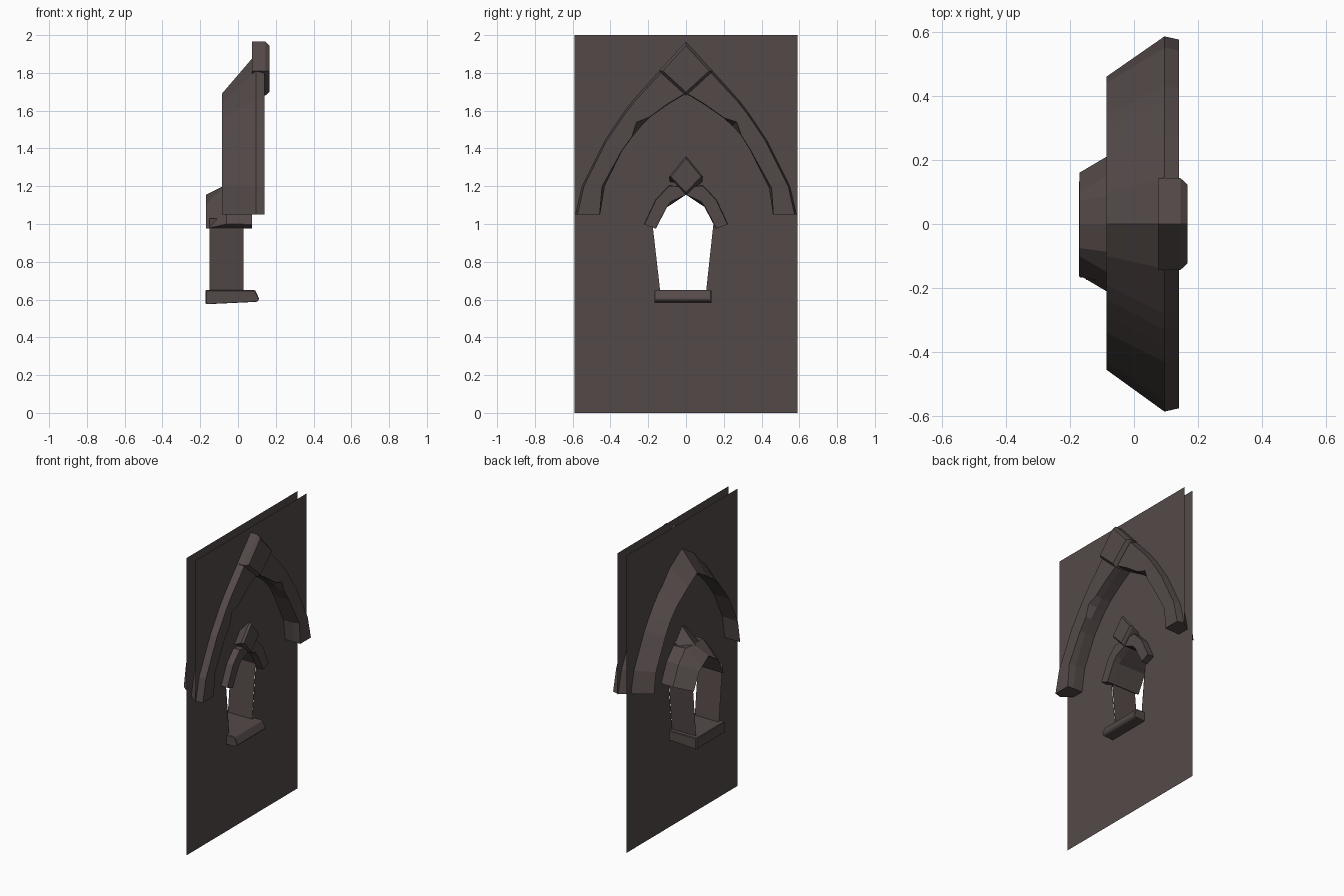
import bpy, bmesh

if "Cube" in bpy.data.objects:
    bpy.data.objects.remove(bpy.data.objects["Cube"])

stone = bpy.data.materials.new("dark brown stone")
stone.diffuse_color = (0.088, 0.068, 0.066, 1)
stone.use_nodes = True
stone.node_tree.nodes["Principled BSDF"].inputs["Base Color"].default_value = stone.diffuse_color


def make(name, verts, faces, solid=True):
    me = bpy.data.meshes.new(name)
    bm = bmesh.new()
    vs = [bm.verts.new(v) for v in verts]
    for f in faces:
        bm.faces.new([vs[i] for i in f])
    bmesh.ops.remove_doubles(bm, verts=bm.verts, dist=0.0005)
    if solid:
        bmesh.ops.recalc_face_normals(bm, faces=bm.faces)
    bmesh.ops.triangulate(bm, faces=[f for f in bm.faces if len(f.verts) > 4])
    bm.to_mesh(me)
    bm.free()
    me.materials.append(stone)
    ob = bpy.data.objects.new(name, me)
    bpy.context.collection.objects.link(ob)
    return ob


def sheet(name, x, polys):
    """Flat single-sided panels in a plane facing +x."""
    verts, faces = [], []
    for p in polys:
        faces.append(range(len(verts), len(verts) + len(p)))
        verts += [(x, y, z) for y, z in p]
    ob = make(name, verts, faces, False)
    for f in ob.data.polygons:
        if f.normal.x < 0:
            f.flip()
    return ob


def loft(name, sections):
    n = len(sections[0])
    verts = [v for s in sections for v in s]
    faces = [(i * n + j, i * n + (j + 1) % n, (i + 1) * n + (j + 1) % n, (i + 1) * n + j)
             for i in range(len(sections) - 1) for j in range(n)]
    faces += [range(n), range(len(verts) - n, len(verts))]
    return make(name, verts, faces)


def arch_stones(name, stations, xf, xo, xb):
    """Wedge section: flat front, outer edge at xo, thin reveal running back to xb."""
    secs = []
    for (oy, oz), (iy, iz), chip in stations:
        dy, dz = oy - iy, oz - iz
        secs.append([(xf, iy + dy * chip, iz + dz * chip),
                     (xf, iy + dy * .92, iz + dz * .92),
                     (xo, oy, oz), (xb, iy, iz),
                     (xf - 0.04, iy, iz)])
    return loft(name, secs)


def bevel(ob, width):
    m = ob.modifiers.new("worn edges", "BEVEL")
    m.width, m.segments = width, 1


# Large pointed arch, right and left limbs with chipped joints
outer = [(.585, 1.05), (.55, 1.2), (.43, 1.44), (.38, 1.515), (.33, 1.59), (.28, 1.655), (.14, 1.81), (0, 1.90)]
right_in = [(.46, 1.05), (.44, 1.19), (.34, 1.39), (.29, 1.47), (.245, 1.52), (.20, 1.56), (.1, 1.63), (0, 1.69)]
left_in = [(.455, 1.05), (.43, 1.2), (.34, 1.385), (.285, 1.46), (.235, 1.52), (.19, 1.565), (.1, 1.63), (0, 1.69)]
chips = [.02, .12, .02, .02, .28, .02, .02, .02]
arch_stones("large_arch_right", list(zip(outer, right_in, chips)), .14, .095, -.085)
arch_stones("large_arch_left",
            [((-o[0], o[1]), (-i[0], i[1]), c) for o, i, c in zip(outer, left_in, chips)],
            .14, .095, -.085)

# Large keystone
dia = [(0, 1.965), (.143, 1.81), (0, 1.68), (-.143, 1.81)]
key = loft("large_keystone", [[(.075, y, z) for y, z in dia],
                              [(.145, y, z) for y, z in dia],
                              [(.167, y * .86, 1.815 + (z - 1.815) * .86) for y, z in dia]])

# Upper wall above the large arch
half = [(0, 2), (.59, 2), (.59, 1.05)] + [(y - .012, z - .008 if i else z)
                                          for i, (y, z) in enumerate(outer[:-1])] + [(0, 1.88)]
sheet("upper_wall", .095, [half, [(-y, z) for y, z in half]])

# Full wall with the window hole, in two halves
hr = [(0, .63), (.105, .63), (.145, 1.0), (.095, 1.095), (0, 1.16)]
hl = [(0, .63), (-.135, .63), (-.175, .98), (-.105, 1.09), (0, 1.16)]
sheet("recessed_wall", .03, [[(0, 0)] + h + [(0, 2), (s * .59, 2), (s * .59, 0)]
                             for h, s in ((hr, 1), (hl, -1))])

# Window jambs running back from the wall
for name, h in (("window_jamb_right", hr), ("window_jamb_left", hl)):
    (y0, z0), (y1, z1) = h[1], h[2]
    n = 4
    pts = [(y0 + (y1 - y0) * k / n, z0 + (1.03 - z0) * k / n) for k in range(n + 1)]
    make(name, [(x, y, z) for y, z in pts for x in (-.15, .03)],
         [(2 * k, 2 * k + 1, 2 * k + 3, 2 * k + 2) for k in range(n)], False)

# Small arch stones
small = [((.225, 1.0), (.16, .975), .02), ((.165, 1.13), (.1, 1.09), .02),
         ((.09, 1.21), (.075, 1.105), .15), ((0, 1.2), (0, 1.155), .02)]
arch_stones("small_arch_right", small, .075, -.06, -.17)
arch_stones("small_arch_left", [((-o[0], o[1]), (-i[0], i[1]), c) for o, i, c in small],
            .075, -.06, -.17)

# Small keystone, tapering to its lower edge at the back
dia = [(0, 1.36), (.09, 1.25), (0, 1.155), (-.09, 1.25)]
loft("small_keystone", [[(-.09, y * .8, 1.155 + (z - 1.155) * .1) for y, z in dia],
                        [(.085, y, z) for y, z in dia],
                        [(.1, y * .88, 1.255 + (z - 1.255) * .88) for y, z in dia]])

# Window sill
prof = [(-.172, .575), (.1, .588), (.113, .603), (.09, .65), (-.172, .65)]
sill = loft("window_sill", [[(x, y, z) for x, z in prof] for y in (-.167, .135)])
bevel(sill, .004)
